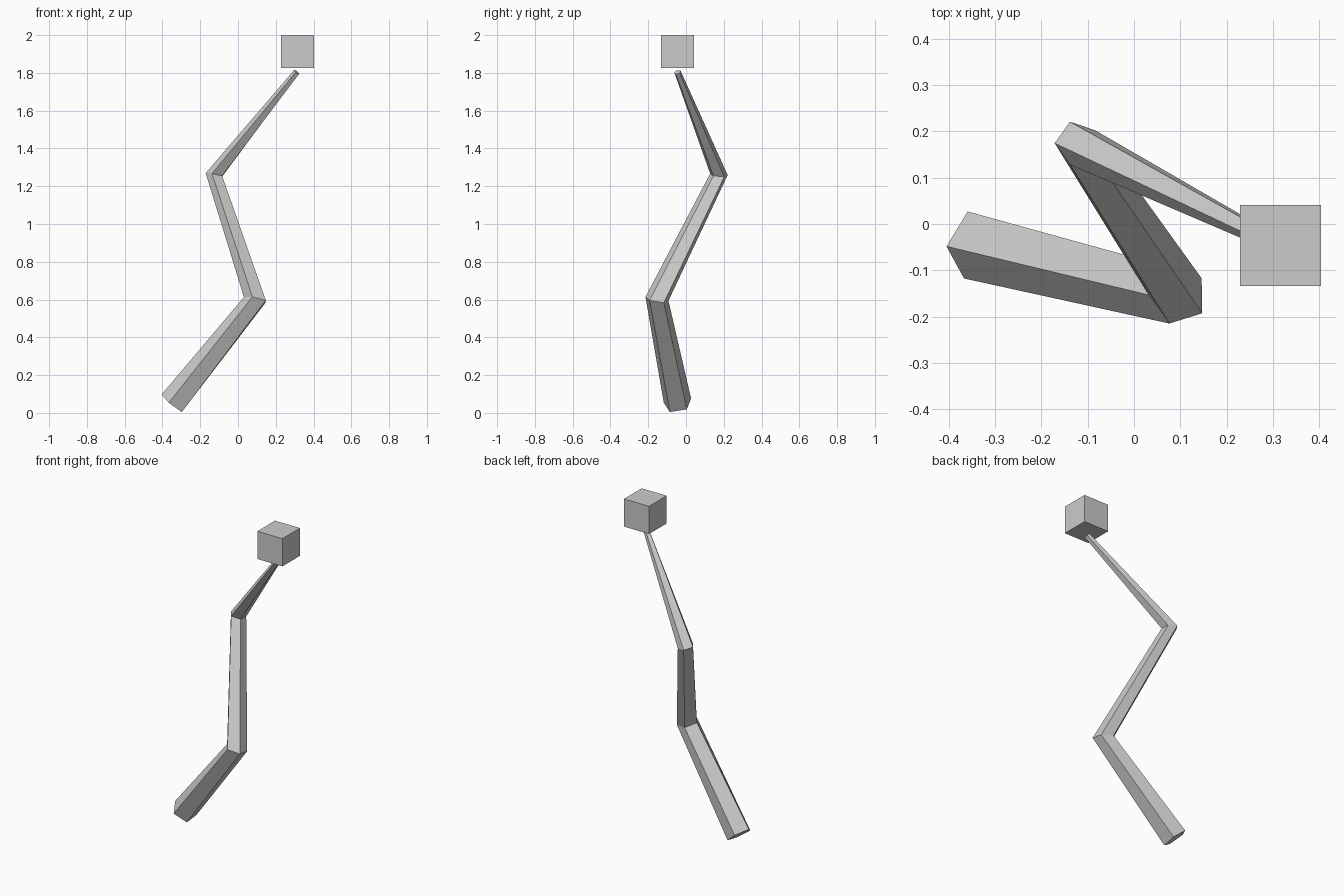
import bpy
import bmesh
import math
from mathutils import Vector

cube = bpy.data.objects.get("Cube")
if cube:
    bpy.data.objects.remove(cube, do_unlink=True)


def make_material(name, color):
    mat = bpy.data.materials.new(name)
    mat.use_nodes = True
    mat.diffuse_color = color
    mat.node_tree.nodes["Principled BSDF"].inputs["Base Color"].default_value = color
    return mat


def add_object(name, bm, mat):
    bmesh.ops.recalc_face_normals(bm, faces=bm.faces)
    mesh = bpy.data.meshes.new(name)
    bm.to_mesh(mesh)
    bm.free()
    mesh.materials.append(mat)
    obj = bpy.data.objects.new(name, mesh)
    bpy.context.collection.objects.link(obj)
    return obj


def tapered_tube(bm, path, radii, sides):
    """Sweep a flat-sided ring along a bent path, tilted halfway at each bend."""
    points = [Vector(p) for p in path]
    steps = [(b - a).normalized() for a, b in zip(points, points[1:])]
    tangents = [steps[0]] + [(a + b).normalized() for a, b in zip(steps, steps[1:])] + [steps[-1]]
    rings = []
    for point, tangent, radius in zip(points, tangents, radii):
        turn = Vector((0, 0, 1)).rotation_difference(tangent)
        ring = []
        for i in range(sides):
            a = math.pi + math.tau * i / sides
            ring.append(bm.verts.new(point + turn @ Vector((math.cos(a), math.sin(a), 0)) * radius))
        rings.append(ring)
    for low, high in zip(rings, rings[1:]):
        for i in range(sides):
            j = (i + 1) % sides
            bm.faces.new((low[i], low[j], high[j], high[i]))
    bm.faces.new(rings[0][::-1])
    bm.faces.new(rings[-1])


grey = make_material("light grey", (0.6, 0.6, 0.6, 1))

# Crooked five-sided stem, thinning toward the tip
bm = bmesh.new()
tapered_tube(bm,
             [(-0.344, -0.044, 0.05), (0.095, -0.154, 0.6), (-0.123, 0.174, 1.26), (0.311, -0.045, 1.804)],
             [0.077, 0.065, 0.049, 0.018], 5)
add_object("crooked_stem", bm, grey)

# Cube floating just above the tip
bm = bmesh.new()
bmesh.ops.create_cube(bm, size=0.175)
block = add_object("floating_block", bm, grey)
block.location = (0.316, -0.046, 1.9125)
